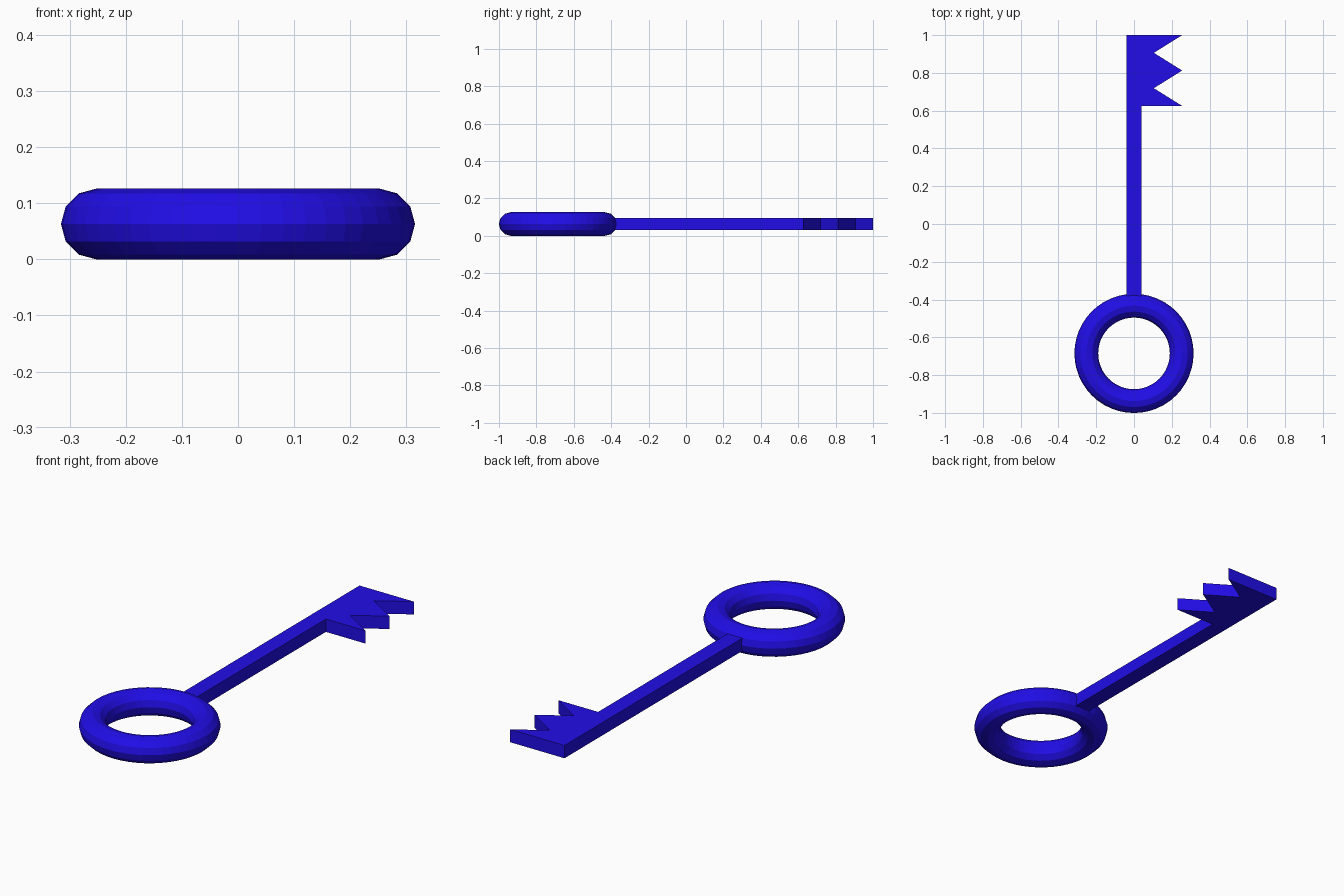
import bpy
import bmesh

if "Cube" in bpy.data.objects:
    bpy.data.objects.remove(bpy.data.objects["Cube"])

blue = bpy.data.materials.new("blue")
blue.diffuse_color = (0.015, 0.004, 0.8, 1)
blue.use_nodes = True
blue.node_tree.nodes["Principled BSDF"].inputs["Base Color"].default_value = blue.diffuse_color

# Ring handle
bpy.ops.mesh.primitive_torus_add(major_radius=0.2525, minor_radius=0.063,
                                 major_segments=48, minor_segments=12,
                                 location=(0, -0.685, 0.063))
ring = bpy.context.object
ring.name = "ring_handle"
ring.data.materials.append(blue)

# Shaft and teeth: one flat outline, extruded upward
half, tip, notch = 0.04, 0.255, 0.105
z0, z1 = 0.032, 0.095
outline = [(-half, -0.43), (half, -0.43), (half, 0.625),
           (tip, 0.625), (notch, 0.719), (tip, 0.8125),
           (notch, 0.906), (tip, 1.0), (-half, 1.0)]
bm = bmesh.new()
face = bm.faces.new([bm.verts.new((x, y, z0)) for x, y in outline])
top = bmesh.ops.extrude_face_region(bm, geom=[face], use_keep_orig=True)["geom"]
bmesh.ops.translate(bm, vec=(0, 0, z1 - z0),
                    verts=[v for v in top if isinstance(v, bmesh.types.BMVert)])
bmesh.ops.recalc_face_normals(bm, faces=bm.faces)
mesh = bpy.data.meshes.new("toothed_shaft")
bm.to_mesh(mesh)
bm.free()
mesh.materials.append(blue)
shaft = bpy.data.objects.new("toothed_shaft", mesh)
bpy.context.collection.objects.link(shaft)
